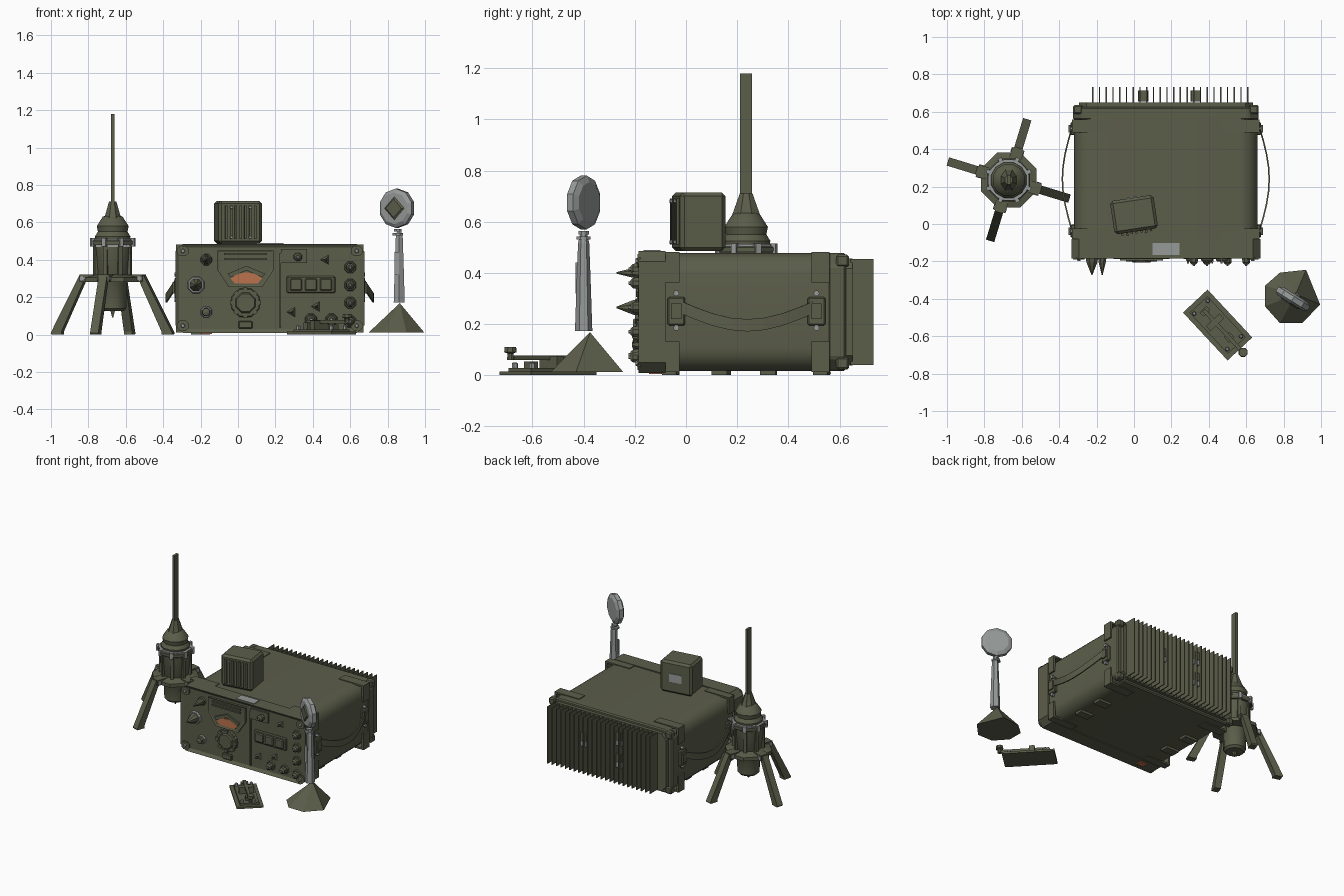
import bpy, bmesh, math
from mathutils import Matrix, Vector

if "Cube" in bpy.data.objects:
    bpy.data.objects.remove(bpy.data.objects["Cube"])


def material(name, rgb):
    m = bpy.data.materials.new(name)
    m.use_nodes = True
    m.diffuse_color = (*rgb, 1)
    b = m.node_tree.nodes["Principled BSDF"]
    b.inputs["Base Color"].default_value = (*rgb, 1)
    b.inputs["Roughness"].default_value = 0.7
    return m


OLIVE = material("olive paint", (0.105, 0.11, 0.068))
GREY = material("bare grey metal", (0.3, 0.32, 0.31))
ORANGE = material("orange glass", (0.5, 0.17, 0.075))
T, R = Matrix.Translation, Matrix.Rotation
rad = math.radians


def finish(name, bm, mat, matrix=Matrix(), smooth=False, bevel=0, segs=1):
    bmesh.ops.recalc_face_normals(bm, faces=bm.faces)
    bm.transform(matrix)
    me = bpy.data.meshes.new(name)
    bm.to_mesh(me)
    bm.free()
    me.materials.append(mat)
    ob = bpy.data.objects.new(name, me)
    bpy.context.collection.objects.link(ob)
    if bevel:
        mod = ob.modifiers.new("Bevel", "BEVEL")
        mod.width, mod.segments = bevel, segs
    if smooth:
        bpy.ops.object.select_all(action="DESELECT")
        bpy.context.view_layer.objects.active = ob
        ob.select_set(True)
        bpy.ops.object.shade_smooth_by_angle(angle=rad(35))
    return ob


def box(name, c, size, mat=OLIVE, rot=Matrix(), bevel=0):
    bm = bmesh.new()
    bmesh.ops.create_cube(bm, size=1)
    bmesh.ops.scale(bm, vec=size, verts=bm.verts)
    return finish(name, bm, mat, T(c) @ rot, bevel=bevel)


def prism(name, outline, depth, matrix, mat=OLIVE, inset=0, push=0, smooth=False, bevel=0):
    """Extrude a flat outline along local z; optionally sink an inset top face."""
    bm = bmesh.new()
    base = bm.faces.new([bm.verts.new((x, y, 0)) for x, y in outline])
    ext = bmesh.ops.extrude_face_region(bm, geom=[base], use_keep_orig=True)
    top = [v for v in ext["geom"] if isinstance(v, bmesh.types.BMVert)]
    bmesh.ops.translate(bm, vec=(0, 0, depth), verts=top)
    bmesh.ops.recalc_face_normals(bm, faces=bm.faces)
    if inset:
        cap = [f for f in bm.faces if all(v in top for v in f.verts)]
        bmesh.ops.inset_region(bm, faces=cap, thickness=inset)
        bmesh.ops.translate(bm, vec=(0, 0, push), verts=cap[0].verts)
    return finish(name, bm, mat, matrix, smooth, bevel)


def lathe(name, profile, matrix, mat=OLIVE, sides=16, smooth=False):
    """Stack rings of (radius, height) around local z."""
    bm = bmesh.new()
    rings = [[bm.verts.new((r * math.cos(a), r * math.sin(a), z))
              for a in (math.tau * (i + .5) / sides for i in range(sides))] for r, z in profile]
    for lo, hi in zip(rings, rings[1:]):
        for i in range(sides):
            j = (i + 1) % sides
            bm.faces.new((lo[i], lo[j], hi[j], hi[i]))
    bm.faces.new(rings[0])
    bm.faces.new(rings[-1])
    return finish(name, bm, mat, matrix, smooth)


def rounded(w, h, r, n=1):
    pts = []
    for k, (sx, sy) in enumerate(((1, 1), (-1, 1), (-1, -1), (1, -1))):
        for i in range(n + 1):
            a = math.pi / 2 * (k + i / n)
            pts.append((sx * (w / 2 - r) + r * math.cos(a), sy * (h / 2 - r) + r * math.sin(a)))
    return pts


def front(x, y, z):
    """Local x to the right, y up, z out toward the front."""
    return T((x, y, z)) @ R(rad(90), 4, "X")


# Radio case: body, front frame with sunk panel, rear frame and plate
CX, CZ, PANEL = 0.17, 0.247, -0.172
prism("case_body", rounded(0.98, 0.46, 0.09, 5), 0.68, front(CX, 0.58, CZ), smooth=True)
prism("front_frame", rounded(1.01, 0.475, 0.04), 0.105, front(CX, -0.08, CZ), inset=0.022, push=-0.013)
prism("rear_frame", rounded(0.99, 0.46, 0.05), 0.07, front(CX, 0.625, CZ), bevel=0.008)
prism("rear_plate", rounded(0.93, 0.42, 0.04), 0.03, front(CX, 0.65, CZ))

# Corner guards around the body and bolted caps on the frames
for sx in (-1, 1):
    for sz in (-1, 1):
        for y, w in ((-0.052, 0.055), (0.525, 0.07)):
            bx, bz = CX + sx * 0.502, CZ + sz * 0.235
            box("corner_guard_side", (bx - sx * 0.008, y, bz - sz * 0.06), (0.016, w, 0.12))
            box("corner_guard_flat", (bx - sx * 0.1, y, bz - sz * 0.006), (0.2, w, 0.012))
        fx, fz = CX + sx * 0.465, CZ + sz * 0.2
        prism("frame_corner_cap", rounded(0.06, 0.055, 0.015), 0.012, front(fx, -0.178, fz))
        lathe("frame_bolt", [(0.013, 0), (0.009, 0.01)], front(fx, -0.188, fz), GREY, 6)
        box("rear_clamp", (CX + sx * 0.47, 0.612, CZ + sz * 0.2), (0.05, 0.05, 0.05), bevel=0.008)

# Heat sink fins with fasteners between them
for i in range(24):
    box("heat_sink_fin", (-0.22 + i * 0.036, 0.687, 0.247), (0.007, 0.09, 0.415))
for x, z in ((0.05, 0.33), (0.05, 0.17), (0.33, 0.25)):
    box("heat_sink_fastener", (x, 0.685, z), (0.055, 0.06, 0.035), GREY)
    box("fastener_post", (x, 0.685, z + 0.05), (0.05, 0.06, 0.06))

# Sagging carry straps with end brackets
for s in (-1, 1):
    side = CX + s * 0.495
    bm = bmesh.new()
    prev = None
    for i in range(9):
        t = i / 8
        bow = math.sin(math.pi * t)
        x, y, z = side + s * (0.012 + 0.05 * bow), -0.03 + 0.54 * t, 0.27 - 0.075 * bow
        row = [bm.verts.new((x, y, z + d)) for d in (-0.024, 0.024)]
        if prev:
            bm.faces.new((prev[0], row[0], row[1], prev[1]))
        prev = row
    strap = finish("carry_strap", bm, OLIVE)
    strap.modifiers.new("Solidify", "SOLIDIFY").thickness = 0.008
    for y in (-0.038, 0.51):
        box("strap_bracket", (side, y, 0.25), (0.03, 0.07, 0.11), bevel=0.006)
        box("strap_clip", (side + s * 0.018, y, 0.25), (0.012, 0.04, 0.06))
        for z in (0.185, 0.32):
            lathe("strap_bolt", [(0.012, -0.015), (0.012, 0.015)], T((side, y, z)) @ R(rad(90), 4, "Y"), GREY, 6)

# Dial hood with orange window
hood = [(-0.15, 0.105), (0.15, 0.105), (0.15, 0), (0.09, -0.09), (-0.09, -0.09), (-0.15, 0)]
prism("dial_hood", hood, 0.016, front(0.04, PANEL, 0.345), inset=0.012, push=-0.004)
window = [(-0.085, -0.045), (-0.05, -0.022), (0, -0.012), (0.05, -0.022), (0.085, -0.045), (0.06, -0.072), (-0.06, -0.072)]
prism("dial_window", window, 0.007, front(0.045, -0.184, 0.345), ORANGE)
brow = [(-0.1, -0.03), (0, 0.012), (0.1, -0.03), (0.085, -0.05), (0, -0.012), (-0.085, -0.05)]
prism("dial_brow", brow, 0.014, front(0.045, -0.182, 0.355))
for z in (0.405, 0.43):
    box("dial_slot_bar", (0.04, -0.19, z), (0.23, 0.012, 0.01))

# Tuning knob, panel seam and plates
lathe("tuning_knob", [(0.082, 0), (0.078, 0.02), (0.058, 0.022), (0.052, 0.035)], front(0.04, PANEL, 0.17), sides=8)
for i in range(8):
    a = math.tau * i / 8
    box("knob_grip", (0.04 + 0.07 * math.cos(a), -0.187, 0.17 + 0.07 * math.sin(a)), (0.024, 0.026, 0.024), rot=R(-a, 4, "Y"))
box("panel_seam", (0.225, -0.175, 0.235), (0.008, 0.012, 0.4))
box("lower_latch", (0.04, -0.178, 0.052), (0.075, 0.02, 0.04), bevel=0.005)
box("upper_plate", (0.3, -0.177, 0.42), (0.14, 0.014, 0.075))
box("button_panel", (0.39, -0.178, 0.267), (0.26, 0.018, 0.09), bevel=0.006)
for x in (0.31, 0.39, 0.47):
    box("push_button", (x, -0.19, 0.267), (0.065, 0.02, 0.065), bevel=0.006)

# Small control knobs and toggle switches
for x, z in ((0.6, 0.36), (0.6, 0.265), (0.6, 0.17), (0.6, 0.07), (0.32, 0.415), (0.39, 0.08), (0.5, 0.08)):
    lathe("control_collar", [(0.034, 0), (0.03, 0.01)], front(x, PANEL, z), sides=8)
    lathe("control_knob", [(0.025, 0), (0.022, 0.035), (0.012, 0.045)], front(x, PANEL, z), sides=8)
    lathe("control_pin", [(0.009, 0.04), (0.006, 0.052)], front(x, PANEL, z), GREY, 6)
for x, z in ((0.47, 0.4), (0.29, 0.12), (0.42, 0.15)):
    lathe("toggle_switch", [(0.03, 0), (0.01, 0.012), (0.006, 0.04)], front(x, PANEL, z), sides=3)

# Pointed connectors on the right-hand side of the panel
for x, z, r, d in ((-0.17, 0.4, 0.024, 0.1), (-0.225, 0.265, 0.036, 0.1), (-0.17, 0.12, 0.024, 0.04)):
    m = front(x, PANEL, z)
    lathe("connector_ring", [(r * 1.35, 0), (r * 1.2, 0.012)], m, GREY if r > 0.03 or z < 0.2 else OLIVE, 8)
    lathe("connector_spike", [(r, 0.01), (r * 0.85, 0.035), (0.003, d)], m, sides=8)

# Label on the front frame, feet under the case
box("top_label", (0.172, -0.133, 0.486), (0.145, 0.065, 0.006), GREY)
for x in (-0.2, 0.54):
    for y in (0.13, 0.32):
        box("case_foot", (x, y, 0.009), (0.1, 0.06, 0.018))
box("warning_tab", (-0.17, -0.12, 0.008), (0.06, 0.05, 0.008), ORANGE)

# Loudspeaker box, slightly turned, with vertical grille bars
turn = T((0, 0.05, 0.6)) @ R(rad(8.5), 4, "Z")
rot = turn.to_3x3().to_4x4()
at = lambda x, y, z: turn @ Vector((x, y, z))
box("speaker_box", at(0, 0, 0), (0.235, 0.18, 0.23), rot=rot, bevel=0.015)
for i in range(7):
    box("speaker_grille_bar", at(-0.078 + i * 0.026, -0.092, 0), (0.012, 0.018, 0.18), rot=rot)
for x in (-0.05, 0.05):
    for z in (-0.08, 0.08):
        lathe("speaker_screw", [(0.009, 0), (0.007, 0.008)], turn @ T((x, -0.1, z)) @ R(rad(90), 4, "X"), GREY, 6)
box("speaker_label", at(0, 0.092, 0), (0.09, 0.006, 0.06), GREY, rot)

# Antenna base: canister, collar, flange, dome and whip
AX, AY = -0.67, 0.235
pole = T((AX, AY, 0))
lathe("antenna_canister", [(0.06, 0.125), (0.075, 0.14), (0.078, 0.27), (0.09, 0.29), (0.105, 0.47)], pole, sides=12, smooth=True)
lathe("leg_collar", [(0.16, 0.28), (0.16, 0.305), (0.1, 0.32)], pole, sides=8)
lathe("antenna_flange", [(0.118, 0.475), (0.124, 0.485), (0.124, 0.5), (0.112, 0.508)], pole, sides=8)
lathe("flange_ring", [(0.112, 0.5), (0.112, 0.512)], pole, GREY, 16)
lathe("antenna_dome", [(0.095, 0.505), (0.098, 0.525), (0.082, 0.55), (0.088, 0.58), (0.055, 0.63), (0.03, 0.64)], pole, sides=12, smooth=True)
lathe("whip_socket", [(0.085, 0.56), (0.05, 0.65), (0.027, 0.71)], pole @ Matrix.Diagonal((0.8, 1, 1, 1)), sides=8)
box("antenna_whip", (AX, AY, 0.935), (0.018, 0.046, 0.49))
lathe("drain_spike", [(0.004, 0.09), (0.02, 0.135)], pole, sides=4)
for i in range(8):
    spin = pole @ R(math.tau * (i + 0.5) / 8, 4, "Z")
    r8 = spin.to_3x3().to_4x4()
    box("canister_rib", spin @ Vector((0.096, 0, 0.39)), (0.024, 0.022, 0.16), rot=r8)
    box("flange_bolt", spin @ Vector((0.115, 0, 0.493)), (0.026, 0.022, 0.045), GREY, r8)

# Four splayed legs
leg = [(0.15, 0.315), (0.18, 0.315), (0.34, 0.008), (0.335, 0), (0.28, 0), (0.28, 0.015), (0.16, 0.275)]
for i in range(4):
    spin = pole @ R(rad(163 + 90 * i), 4, "Z")
    prism("antenna_leg", leg, 0.046, spin @ T((0, 0.023, 0)) @ R(rad(90), 4, "X"))
    box("leg_bracket", spin @ Vector((0.13, 0, 0.3)), (0.09, 0.065, 0.04), rot=spin.to_3x3().to_4x4())
    lathe("leg_hinge", [(0.014, -0.036), (0.014, 0.036)], spin @ T((0.16, 0, 0.3)) @ R(rad(90), 4, "X"), GREY, 6)

# Hand microphone: tilted disc head with diamond grille, handle and cone base
MX, MY = 0.85, -0.4
face = T((MX, MY, 0.675)) @ R(rad(-32), 4, "Z") @ R(rad(90), 4, "X")
lathe("microphone_head", [(0.08, -0.027), (0.105, -0.014), (0.105, 0.014), (0.085, 0.027)], face, GREY, 10)
lathe("microphone_grille", [(0.062, 0.027), (0.05, 0.034)], face @ R(rad(45), 4, "Z"), OLIVE, 4)
for z, r in ((0.55, 0.022), (0.53, 0.03)):
    lathe("microphone_joint", [(r, 0), (r, 0.013)], T((MX + 0.005, MY, z)), GREY, 8)
lathe("microphone_handle", [(0.034, 0.172), (0.028, 0.35), (0.022, 0.515), (0.012, 0.56)], T((MX + 0.012, MY, 0)), GREY, 6)
box("talk_switch", (MX, MY - 0.024, 0.38), (0.024, 0.016, 0.12), GREY)
bm = bmesh.new()
outline = [(0.70, -0.33), (0.78, -0.26), (0.92, -0.245), (0.995, -0.43), (0.90, -0.53), (0.78, -0.53), (0.70, -0.44)]
foot = [bm.verts.new((x, y, 0.012)) for x, y in outline]
tip = bm.verts.new((0.865, -0.375, 0.168))
bm.faces.new(foot)
for a, b in zip(foot, foot[1:] + foot[:1]):
    bm.faces.new((a, b, tip))
finish("microphone_base", bm, OLIVE)

# Telegraph key on its plate
key = T((0.447, -0.54, 0)) @ R(rad(-47), 4, "Z")
kr = key.to_3x3().to_4x4()
for name, c, size, mat in (
        ("key_plate", (0, 0, 0.008), (0.35, 0.18, 0.014), OLIVE),
        ("key_deck", (0, 0, 0.02), (0.3, 0.13, 0.016), OLIVE),
        ("key_bridge", (-0.02, 0, 0.05), (0.035, 0.1, 0.05), OLIVE),
        ("key_lever", (0.04, 0, 0.068), (0.3, 0.02, 0.018), OLIVE),
        ("key_anvil", (0.09, 0, 0.038), (0.04, 0.04, 0.03), OLIVE),
        ("key_spring_block", (-0.1, 0, 0.045), (0.03, 0.05, 0.04), OLIVE)):
    box(name, key @ Vector(c), size, mat, kr)
lathe("key_knob", [(0.014, 0.06), (0.012, 0.085), (0.026, 0.09), (0.024, 0.11)], key @ T((0.2, 0, 0)), sides=8)
for x in (-0.13, 0.13):
    for y in (-0.05, 0.05):
        lathe("key_terminal", [(0.012, 0.02), (0.012, 0.045), (0.007, 0.05)], key @ T((x, y, 0)), GREY, 6)
